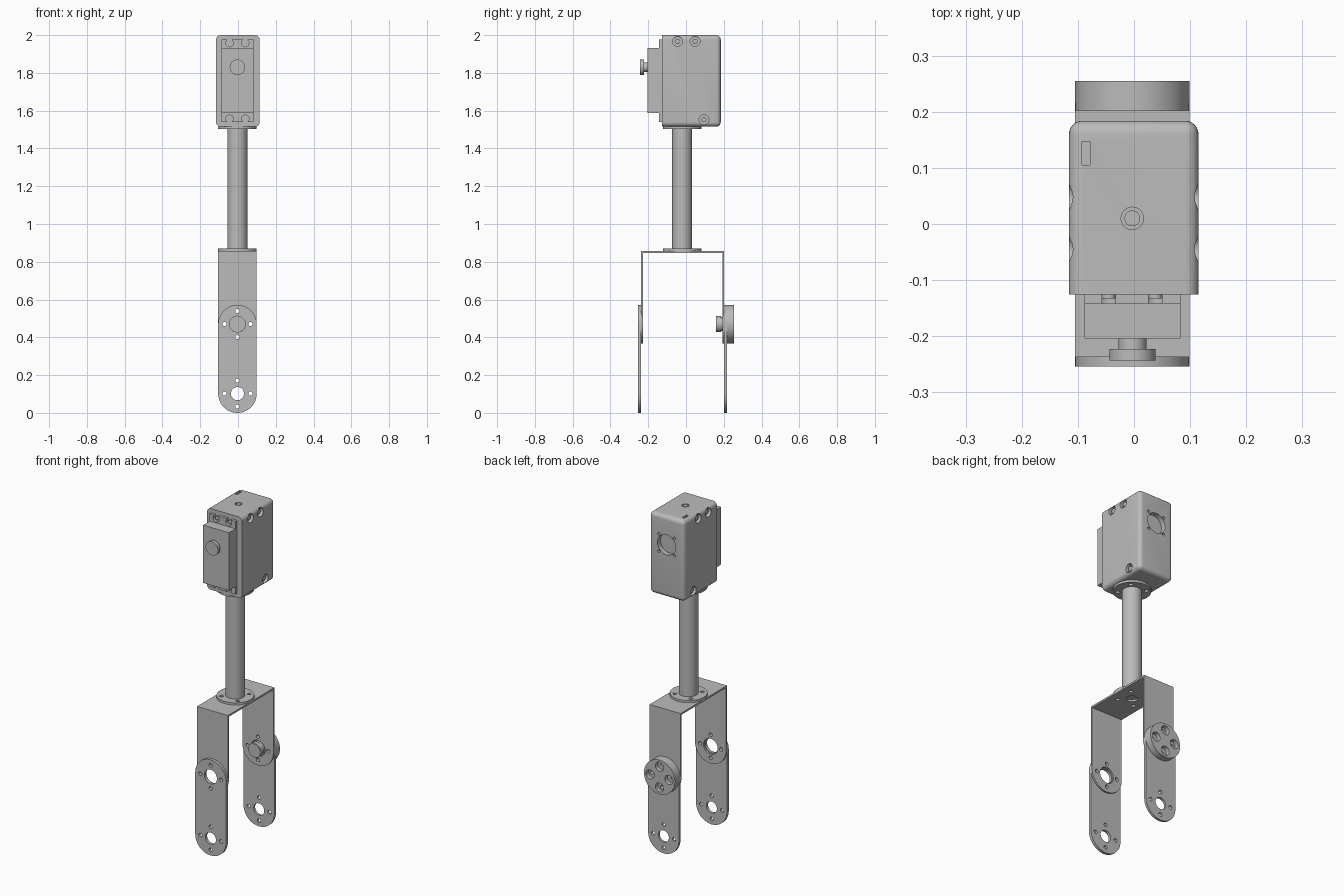
import bpy, bmesh, math
from mathutils import Matrix, Vector

cube = bpy.data.objects.get("Cube")
if cube:
    bpy.data.objects.remove(cube, do_unlink=True)

grey = bpy.data.materials.new("matte grey")
grey.use_nodes = True
COLOUR = (0.5, 0.5, 0.5, 1)
grey.diffuse_color = COLOUR
grey.node_tree.nodes["Principled BSDF"].inputs["Base Color"].default_value = COLOUR

CX, CY = -0.003, -0.02          # axis of the tube and bracket
HUB_Z, FOOT_Z, SHAFT_Z = 0.47, 0.102, 1.83
R, PITCH = 0.102, 0.069         # link half width, screw circle radius
TURN = {"x": Matrix.Rotation(math.pi / 2, 4, "Y"),
        "y": Matrix.Rotation(math.pi / 2, 4, "X"), "z": Matrix()}


def finish(name, bm):
    bmesh.ops.recalc_face_normals(bm, faces=bm.faces)
    mesh = bpy.data.meshes.new(name)
    bm.to_mesh(mesh)
    bm.free()
    ob = bpy.data.objects.new(name, mesh)
    bpy.context.collection.objects.link(ob)
    mesh.materials.append(grey)
    return ob


def add_cyl(bm, centre, r, depth, axis="y", seg=32):
    bmesh.ops.create_cone(bm, cap_ends=True, segments=seg, radius1=r, radius2=r, depth=depth,
                          matrix=Matrix.Translation(centre) @ TURN[axis])


def add_box(bm, lo, hi):
    lo, hi = Vector(lo), Vector(hi)
    size = hi - lo
    return bmesh.ops.create_cube(
        bm, size=1, matrix=Matrix.Translation((lo + hi) / 2) @ Matrix.Diagonal((*size, 1)))["verts"]


def cylinder(name, centre, r, depth, axis="y", seg=48):
    bm = bmesh.new()
    add_cyl(bm, centre, r, depth, axis, seg)
    return finish(name, bm)


def box(name, lo, hi):
    bm = bmesh.new()
    add_box(bm, lo, hi)
    return finish(name, bm)


def link(name, y0, y1, z_low, z_high, round_top):
    """Flat bar with a round lower end, centred on z_low, and a round or square top."""
    def arc(z, start):
        return [(CX + R * math.cos(start + math.pi * i / 24),
                 z + R * math.sin(start + math.pi * i / 24)) for i in range(25)]
    top = arc(z_high, 0) if round_top else [(CX + R, z_high), (CX - R, z_high)]
    bm = bmesh.new()
    face = bm.faces.new([bm.verts.new((x, y0, z)) for x, z in arc(z_low, math.pi) + top])
    out = bmesh.ops.extrude_face_region(bm, geom=[face])["geom"]
    bmesh.ops.translate(bm, vec=(0, y1 - y0, 0),
                        verts=[v for v in out if isinstance(v, bmesh.types.BMVert)])
    return finish(name, bm)


def cut(ob, build):
    """Subtract the solids that build(bm) adds."""
    bm = bmesh.new()
    build(bm)
    cutter = finish("cutter", bm)
    cutter.hide_render = True
    mod = ob.modifiers.new("cut", "BOOLEAN")
    mod.operation, mod.solver, mod.object = "DIFFERENCE", "EXACT", cutter
    bpy.context.view_layer.objects.active = ob
    bpy.ops.object.modifier_apply(modifier="cut")
    bpy.data.objects.remove(cutter, do_unlink=True)


def ring(bm, centre, r, depth, axis="y", offset=0.0, pitch=PITCH):
    """Four holes around a centre."""
    for i in range(4):
        a = offset + i * math.pi / 2
        u, v = pitch * math.cos(a), pitch * math.sin(a)
        step = Vector((u, 0, v)) if axis == "y" else Vector((u, v, 0))
        add_cyl(bm, Vector(centre) + step, r, depth, axis, 20)


def hub_holes(ob, z, r):
    y = ob.data.vertices[0].co.y
    def build(bm):
        add_cyl(bm, (CX, y, z), r, 0.1)
        ring(bm, (CX, y, z), 0.011, 0.1)
    cut(ob, build)


# U bracket: top plate and two arms
plate = box("bracket_plate", (CX - R, -0.237, 0.846), (CX + R, 0.202, 0.857))

def plate_holes(bm):
    add_cyl(bm, (CX, CY, 0.85), 0.03, 0.1, "z")
    ring(bm, (CX, CY, 0.85), 0.011, 0.1, "z", math.pi / 4, 0.076)
cut(plate, plate_holes)

for side, y0, y1 in (("front", -0.237, -0.227), ("back", 0.192, 0.202)):
    arm = link("bracket_arm_" + side, y0, y1, HUB_Z, 0.846, False)
    hub_holes(arm, HUB_Z, 0.047)

# Lower links, outside the arms
for side, y0, y1 in (("front", -0.254, -0.237), ("back", 0.202, 0.216)):
    lower = link("lower_link_" + side, y0, y1, FOOT_Z, HUB_Z, True)
    hub_holes(lower, HUB_Z, 0.042)
    hub_holes(lower, FOOT_Z, 0.035)

# Pivot disc with counterbored screw holes, and its boss
disc = cylinder("pivot_disc", (CX, 0.2355, HUB_Z), R, 0.039, seg=64)
cut(disc, lambda bm: ring(bm, (CX, 0.25, HUB_Z), 0.027, 0.04, offset=0.0, pitch=0.062))
cut(disc, lambda bm: ring(bm, (CX, 0.235, HUB_Z), 0.011, 0.1))
cylinder("pivot_boss", (CX, 0.1885, HUB_Z), 0.037, 0.061)
cylinder("pivot_collar", (CX, 0.172, HUB_Z), 0.042, 0.024)

# Tube and its two flanges
cylinder("tube", (CX, CY, 1.186), 0.053, 0.658, "z", 64)
for name, z in (("lower_flange", 0.8635), ("upper_flange", 1.5085)):
    flange = cylinder(name, (CX, CY, z), R, 0.013, "z", 64)
    cut(flange, lambda bm: ring(bm, (CX, CY, z), 0.011, 0.1, "z", math.pi / 4, 0.076))

# Housing: all edges rounded except those of the front face
bm = bmesh.new()
add_box(bm, (-0.116, -0.126, 1.515), (0.115, 0.184, 2.0))
edges = [e for e in bm.edges if max(v.co.y for v in e.verts) > 0]
bmesh.ops.bevel(bm, geom=edges, offset=0.024, segments=6, profile=0.5, affect="EDGES")
housing = finish("housing", bm)

def housing_recesses(bm):
    for x in (-0.116, 0.115):                                   # side screws
        for y, z in ((-0.045, 1.967), (0.048, 1.967), (0.095, 1.552)):
            add_cyl(bm, (x, y, z), 0.026, 0.04, "x", 24)
    add_cyl(bm, (0, 0.19, SHAFT_Z), 0.06, 0.07)                 # rear bearing opening
    ring(bm, (0, 0.19, SHAFT_Z), 0.008, 0.07, "y", math.pi / 4, 0.073)
    add_cyl(bm, (CX, 0.01, 2.0), 0.02, 0.03, "z")               # top hole
    add_box(bm, (-0.093, 0.105, 1.98), (-0.078, 0.147, 2.02))   # cable slot
cut(housing, housing_recesses)

# Screws sunk in the sides
for side, x in (("right", -0.1), ("left", 0.099)):
    for i, (y, z) in enumerate(((-0.045, 1.967), (0.048, 1.967), (0.095, 1.552))):
        cylinder(f"side_screw_{side}_{i + 1}", (x, y, z), 0.015, 0.014, "x", 6)
cylinder("top_pin", (CX, 0.01, 1.99), 0.014, 0.018, "z", 24)

# Motor: flange with open screw slots, body, shaft and horn
ears = box("motor_flange", (-0.088, -0.142, 1.54), (0.083, -0.126, 1.976))

def ear_slots(bm):
    for x in (-0.045, 0.038):
        for z, end in ((1.958, 1.99), (1.557, 1.52)):
            add_cyl(bm, (x, -0.142, z), 0.02, 0.06, "y", 24)
cut(ears, ear_slots)

def ear_mouths(bm):
    for x in (-0.045, 0.038):
        add_box(bm, (x - 0.012, -0.16, 1.96), (x + 0.012, -0.12, 2.0))
        add_box(bm, (x - 0.012, -0.16, 1.5), (x + 0.012, -0.12, 1.555))
cut(ears, ear_mouths)

for i, x in enumerate((-0.045, 0.038)):
    for row, z in (("top", 1.958), ("bottom", 1.557)):
        cylinder(f"motor_screw_{row}_{i + 1}", (x, -0.129, z), 0.012, 0.008, "y", 24)

box("motor_body", (-0.088, -0.204, 1.587), (0.083, -0.141, 1.932))
cylinder("motor_shaft", (CX, -0.212, SHAFT_Z), 0.025, 0.022)
cylinder("motor_horn", (CX, -0.233, SHAFT_Z), 0.041, 0.021)

# Smooth round surfaces, keep edges sharp
bpy.ops.object.select_all(action="DESELECT")
for ob in bpy.context.collection.objects:
    if ob.type == "MESH" and grey.name in ob.data.materials:
        ob.select_set(True)
        bpy.context.view_layer.objects.active = ob
bpy.ops.object.shade_smooth_by_angle(angle=math.radians(30))
